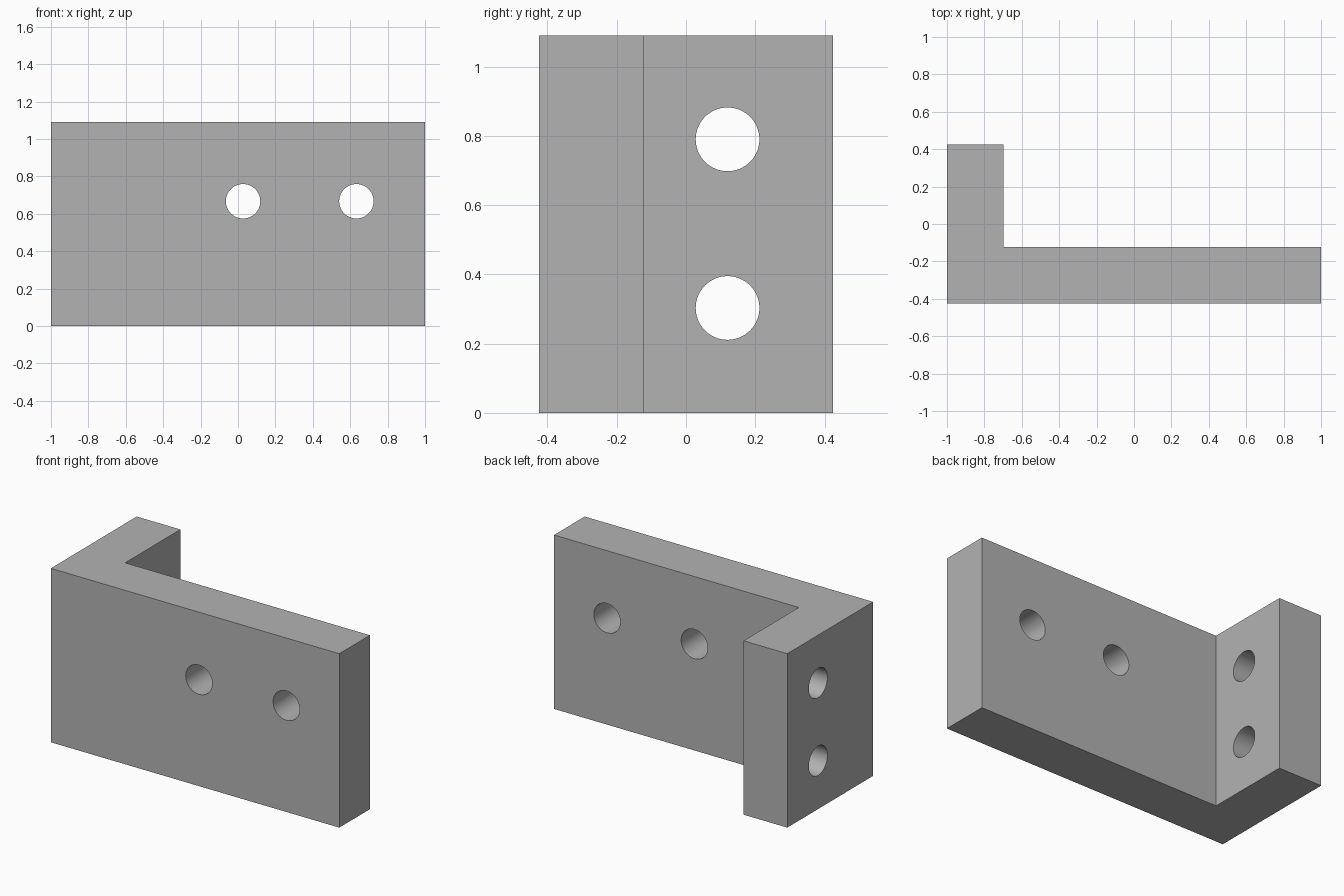
import bpy, bmesh, math
from mathutils import Matrix

cube = bpy.data.objects.get("Cube")
if cube:
    bpy.data.objects.remove(cube, do_unlink=True)

HEIGHT, DEPTH = 1.09, 0.425
INNER_X, INNER_Y = -0.697, -0.122
HOLE_RADIUS = 0.092

grey = bpy.data.materials.new("plain grey")
grey.use_nodes = True
colour = (0.45, 0.45, 0.45, 1)
grey.diffuse_color = colour
grey.node_tree.nodes["Principled BSDF"].inputs["Base Color"].default_value = colour


def add_object(name, bm):
    bmesh.ops.recalc_face_normals(bm, faces=bm.faces)
    mesh = bpy.data.meshes.new(name)
    bm.to_mesh(mesh)
    bm.free()
    mesh.materials.append(grey)
    obj = bpy.data.objects.new(name, mesh)
    bpy.context.collection.objects.link(obj)
    return obj


# L-shaped bracket: one profile raised to full height
profile = [(-1, -DEPTH), (1, -DEPTH), (1, INNER_Y),
           (INNER_X, INNER_Y), (INNER_X, DEPTH), (-1, DEPTH)]
bm = bmesh.new()
base = bm.faces.new([bm.verts.new((x, y, 0)) for x, y in profile])
raised = bmesh.ops.extrude_face_region(bm, geom=[base], use_keep_orig=True)
bmesh.ops.translate(bm, vec=(0, 0, HEIGHT),
                    verts=[v for v in raised["geom"] if isinstance(v, bmesh.types.BMVert)])
bracket = add_object("angle_bracket", bm)

# Bolt holes: two through the long plate, two through the short leg
wall_y = (INNER_Y - DEPTH) / 2
leg_x = (INNER_X - 1) / 2
holes = [((0.027, wall_y, 0.667), "X"), ((0.633, wall_y, 0.667), "X"),
         ((leg_x, 0.12, 0.303), "Y"), ((leg_x, 0.12, 0.79), "Y")]
bm = bmesh.new()
for centre, axis in holes:
    placing = Matrix.Translation(centre) @ Matrix.Rotation(math.pi / 2, 4, axis)
    bmesh.ops.create_cone(bm, cap_ends=True, segments=64, radius1=HOLE_RADIUS,
                          radius2=HOLE_RADIUS, depth=0.4, matrix=placing)
cutter = add_object("hole_cutter", bm)
cutter.hide_render = True

cut = bracket.modifiers.new("bolt holes", "BOOLEAN")
cut.operation = "DIFFERENCE"
cut.solver = "EXACT"
cut.object = cutter

# Apply the cut, then smooth the bores while keeping every edge sharp
bpy.ops.object.select_all(action="DESELECT")
bracket.select_set(True)
bpy.context.view_layer.objects.active = bracket
bpy.ops.object.modifier_apply(modifier=cut.name)
bpy.data.objects.remove(cutter, do_unlink=True)
bpy.ops.object.shade_smooth_by_angle(angle=math.radians(30))
